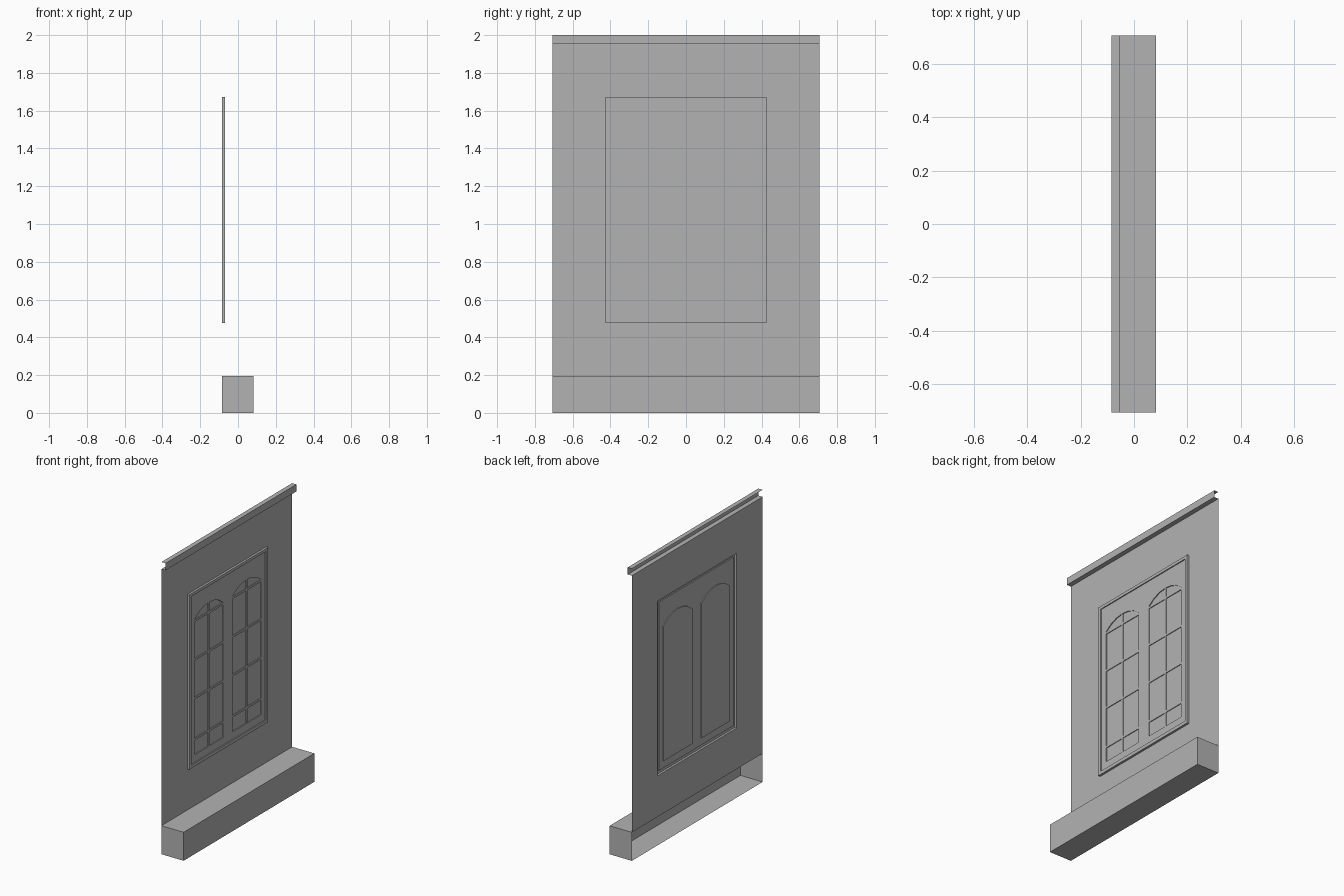
import bpy, bmesh, math

if "Cube" in bpy.data.objects:
    bpy.data.objects.remove(bpy.data.objects["Cube"])

mat = bpy.data.materials.new("plain grey")
mat.diffuse_color = (0.45, 0.45, 0.45, 1)
mat.use_nodes = True
mat.node_tree.nodes["Principled BSDF"].inputs["Base Color"].default_value = mat.diffuse_color

W = 0.707          # half length of the wall
BACK = -0.085      # wall sheet
RIM = -0.070       # front of the raised window frame
PANEL = -0.077     # board holding the two arched lights
GLASS = -0.083


def finish(name, bm):
    me = bpy.data.meshes.new(name)
    bm.to_mesh(me)
    bm.free()
    me.materials.append(mat)
    ob = bpy.data.objects.new(name, me)
    bpy.context.collection.objects.link(ob)
    return ob


def loop(bm, x, pts):
    return [bm.verts.new((x, y, z)) for y, z in pts]


def bridge(bm, a, b):
    n = len(a)
    for i in range(n):
        j = (i + 1) % n
        bm.faces.new((a[i], a[j], b[j], b[i]))


def rect(hy, z0, z1):
    return [(-hy, z0), (hy, z0), (hy, z1), (-hy, z1)]


def arch(cy, hw=0.155, z0=0.55, spring=1.475, rise=0.06, seg=6):
    r = (hw * hw + rise * rise) / (2 * rise)
    a = math.asin(hw / r)
    top = [(cy + r * math.sin(a - 2 * a * i / seg),
            spring + rise - r + r * math.cos(a - 2 * a * i / seg)) for i in range(seg + 1)]
    return [(cy - hw, z0), (cy + hw, z0)] + top


def box(bm, x0, x1, y0, y1, z0, z1, skip_back=True):
    a = loop(bm, x0, [(y0, z0), (y1, z0), (y1, z1), (y0, z1)])
    b = loop(bm, x1, [(y0, z0), (y1, z0), (y1, z1), (y0, z1)])
    bridge(bm, a, b)
    bm.faces.new(b)
    if not skip_back:
        bm.faces.new(a[::-1])


# base ledge, open at the back
bm = bmesh.new()
box(bm, BACK, 0.083, -W, W, 0.0, 0.195)
finish("base_ledge", bm)

# wall sheet with a rectangular opening
outer, opening = rect(W, 0.195, 1.952), rect(0.427, 0.476, 1.672)
bm = bmesh.new()
bridge(bm, loop(bm, BACK, outer), loop(bm, BACK, opening))
finish("wall_sheet", bm)

# channel along the top, open at the back and ends
bm = bmesh.new()
prof = [(BACK, 1.952), (-0.053, 1.952), (-0.053, 2.0), (BACK, 2.0)]
a = [bm.verts.new((x, -W, z)) for x, z in prof]
b = [bm.verts.new((x, W, z)) for x, z in prof]
for i in range(3):
    bm.faces.new((a[i], b[i], b[i + 1], a[i + 1]))
finish("top_channel", bm)

# raised frame around the window
inner = rect(0.404, 0.499, 1.652)
bm = bmesh.new()
rings = [loop(bm, BACK, opening), loop(bm, RIM, opening),
         loop(bm, RIM, inner), loop(bm, PANEL, inner)]
for p, q in zip(rings, rings[1:]):
    bridge(bm, p, q)
finish("window_frame", bm)

# board with two arched holes
bm = bmesh.new()
edges = []
for pts in (inner, arch(-0.205), arch(0.205)):
    vs = loop(bm, PANEL, pts)
    edges += [bm.edges.new((vs[i], vs[(i + 1) % len(vs)])) for i in range(len(vs))]
bmesh.ops.triangle_fill(bm, use_beauty=True, edges=edges, normal=(1, 0, 0))
bmesh.ops.dissolve_limit(bm, angle_limit=0.01, verts=bm.verts[:], edges=bm.edges[:])
finish("window_board", bm)

# arched panes with reveals, and their glazing bars
for side, cy in (("left", -0.205), ("right", 0.205)):
    bm = bmesh.new()
    front, back = loop(bm, PANEL, arch(cy)), loop(bm, GLASS, arch(cy))
    bridge(bm, front, back)
    bm.faces.new(back)
    finish(side + "_pane", bm)

    bm = bmesh.new()
    t = 0.007
    box(bm, GLASS, PANEL - 0.001, cy - t, cy + t, 0.55, 1.534)
    for z in (0.655, 0.935, 1.2, 1.465):
        for s in (-1, 1):
            y0, y1 = sorted((cy + s * t, cy + s * 0.155))
            box(bm, GLASS, PANEL - 0.001, y0, y1, z - t, z + t)
    finish(side + "_glazing_bars", bm)
